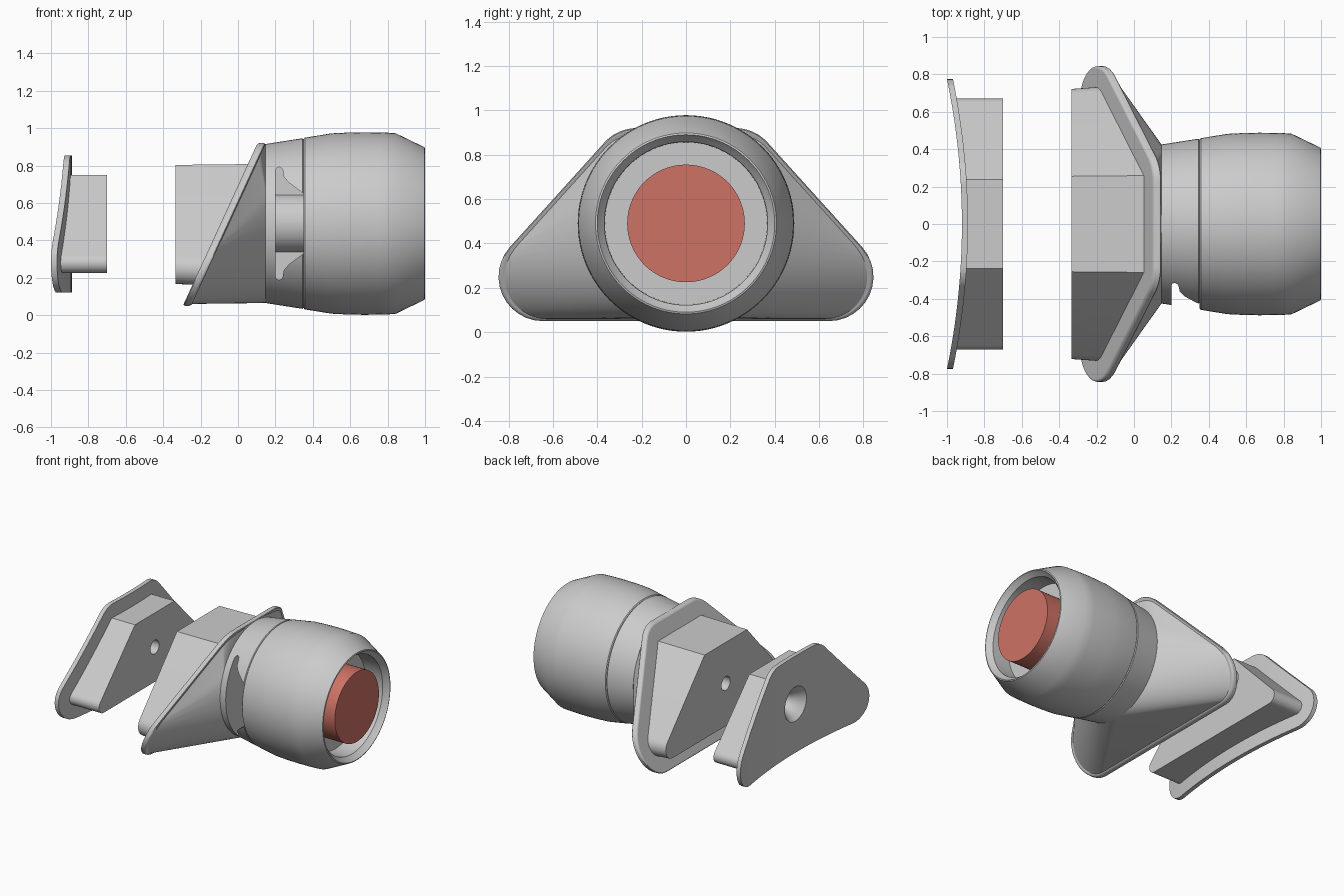
import bpy, bmesh, math
from mathutils import Vector

if "Cube" in bpy.data.objects:
    bpy.data.objects.remove(bpy.data.objects["Cube"])

CZ = 0.49  # height of the lamp axis


def finish(name, bm, angle=30):
    bmesh.ops.remove_doubles(bm, verts=bm.verts, dist=1e-5)
    bmesh.ops.recalc_face_normals(bm, faces=bm.faces)
    mesh = bpy.data.meshes.new(name)
    bm.to_mesh(mesh)
    bm.free()
    ob = bpy.data.objects.new(name, mesh)
    bpy.context.collection.objects.link(ob)
    smooth(ob, angle)
    return ob


def smooth(ob, angle=30):
    bpy.ops.object.select_all(action='DESELECT')
    ob.select_set(True)
    bpy.context.view_layer.objects.active = ob
    bpy.ops.object.shade_smooth_by_angle(angle=math.radians(angle))


def lathe(name, profile, steps=96):
    """Revolve (x, radius) points around the lamp axis."""
    bm = bmesh.new()
    vs = [bm.verts.new((x, 0, CZ + r)) for x, r in profile]
    es = [bm.edges.new(p) for p in zip(vs, vs[1:])]
    bmesh.ops.spin(bm, geom=vs + es, cent=(0, 0, CZ), axis=(1, 0, 0),
                   angle=math.tau, steps=steps, use_duplicate=False)
    return finish(name, bm, 25)


def outline(low, high, r, sharp_top=False, n=12):
    """Symmetric trapezoid in (y, z) with rounded corners around two centres."""
    d = (high[0] - low[0], high[1] - low[1])
    a = math.atan2(-d[0], d[1])  # direction of the slope's normal

    def arc(c, a0, a1):
        return [(c[0] + r * math.cos(a0 + (a1 - a0) * i / n),
                 c[1] + r * math.sin(a0 + (a1 - a0) * i / n)) for i in range(n + 1)]
    half = arc(low, -math.pi / 2, a)
    if sharp_top:
        half.append((high[0] + r * math.tan((math.pi / 2 - a) / 2), high[1] + r))
    else:
        half += arc(high, a, math.pi / 2)
    return half + [(-y, z) for y, z in reversed(half)]


def prism(name, pts, back, front, taper=1.0, slices=0):
    """Extrude an outline along x between two surfaces given as f(y, z)."""
    bm = bmesh.new()
    f = bm.faces.new([bm.verts.new((0, y, z)) for y, z in pts])
    ext = bmesh.ops.extrude_face_region(bm, geom=[f])['geom']
    for v in ext:
        if isinstance(v, bmesh.types.BMVert):
            v.co.x = 1
    for i in range(1, slices):
        bmesh.ops.bisect_plane(bm, geom=bm.verts[:] + bm.edges[:] + bm.faces[:],
                               plane_co=(0, -0.8 + 1.6 * i / slices, 0), plane_no=(0, 1, 0))
    for v in bm.verts:
        _, y, z = v.co
        if v.co.x < 0.5:
            v.co.x = back(y, z)
        else:
            v.co.x = front(y, z)
        k = taper if (v.co.x < -0.3 and taper < 1 and back(y, z) == -0.335) else 1.0
        if taper > 1 and back(y, z) == v.co.x:
            k = taper
        v.co.y, v.co.z = y * k, CZ + (z - CZ) * k
    return finish(name, bm)


def modify(ob, kind, **settings):
    m = ob.modifiers.new(kind, kind)
    for k, v in settings.items():
        setattr(m, k, v)
    bpy.context.view_layer.objects.active = ob
    bpy.ops.object.modifier_apply(modifier=m.name)


def cut(obs, cutter):
    cutter.hide_render = True
    for ob in obs:
        modify(ob, 'BOOLEAN', operation='DIFFERENCE', solver='EXACT', object=cutter)
        smooth(ob)
    bpy.data.objects.remove(cutter)


# Rear clamp: curved plate and tapered block with a countersunk bolt hole
def bend(x):
    return lambda y, z: x - 0.08 * (y / 0.775) ** 2


low, high = (0.615, 0.28), (0.215, 0.695)
clamp_plate = prism("clamp_plate", outline(low, high, 0.16), bend(-0.92), bend(-0.888), slices=32)
clamp_block = prism("clamp_block", outline(low, high, 0.055, True), bend(-0.905),
                    lambda y, z: -0.70, taper=1.03, slices=32)
cut([clamp_plate, clamp_block], lathe("funnel_cutter", [
    (-1.05, 0), (-1.05, 0.15), (-0.92, 0.13), (-0.88, 0.095), (-0.84, 0.068),
    (-0.79, 0.052), (-0.6, 0.052), (-0.6, 0)], 48))


# Bracket: tilted flange, block behind it and a flared neck
def tilt(x):
    return lambda y, z: x + 0.459 * (z - 0.05)


low, high = (0.645, 0.25), (0.22, 0.72)
flange = prism("bracket_flange", outline(low, high, 0.2), tilt(-0.295), tilt(-0.25))
modify(flange, 'BEVEL', width=0.012, segments=3, limit_method='ANGLE', angle_limit=0.8)
smooth(flange)
block = prism("bracket_block", outline(low, high, 0.088, True),
              lambda y, z: -0.335, tilt(-0.27), taper=0.985)
cut([block], lathe("bolt_cutter", [(-0.5, 0), (-0.5, 0.052), (-0.12, 0.052), (-0.12, 0)], 48))

bm = bmesh.new()
for y, z in outline(low, high, 0.19, n=20):
    bm.verts.new((tilt(-0.262)(y, z), y, z))
for i in range(96):
    a = math.tau * i / 96
    bm.verts.new((0.147, 0.425 * math.cos(a), CZ + 0.425 * math.sin(a)))
bmesh.ops.convex_hull(bm, input=bm.verts[:])
finish("bracket_neck", bm)

# Collar with a keyed slot in its front side, and the shaft seen through it
collar = lathe("collar", [(0.13, 0), (0.13, 0.422), (0.147, 0.425), (0.345, 0.456),
                          (0.35, 0.45), (0.35, 0)])
half = [(0.36, 0.155), (0.35, 0.16), (0.27, 0.22), (0.245, 0.25), (0.24, 0.28),
        (0.235, 0.295), (0.22, 0.302), (0.205, 0.295), (0.2, 0.28)]
pts = half + [(x, -h) for x, h in reversed(half)]
bm = bmesh.new()
f = bm.faces.new([bm.verts.new((x, -0.7, CZ + h)) for x, h in pts])
ext = bmesh.ops.extrude_face_region(bm, geom=[f])['geom']
bmesh.ops.translate(bm, vec=Vector((0, 0.65, 0)),
                    verts=[v for v in ext if isinstance(v, bmesh.types.BMVert)])
cut([collar], finish("slot_cutter", bm))
lathe("shaft", [(0.19, 0), (0.19, 0.16), (0.36, 0.16), (0.36, 0)], 48)

# Lamp barrel with recessed front
lathe("barrel", [(0.351, 0), (0.351, 0.452), (0.357, 0.459), (0.5, 0.482), (0.58, 0.486),
                 (0.67, 0.488), (0.76, 0.487), (0.84, 0.484), (0.997, 0.408), (1.0, 0.4),
                 (0.985, 0.39), (0.96, 0.368), (0.82, 0.366), (0.82, 0)])

# Red lens
lens = lathe("lens", [(0.81, 0), (0.81, 0.265), (1.0, 0.265), (1.0, 0)])
red = bpy.data.materials.new("red")
red.diffuse_color = (0.62, 0.17, 0.13, 1)
red.use_nodes = True
red.node_tree.nodes["Principled BSDF"].inputs["Base Color"].default_value = red.diffuse_color
lens.data.materials.append(red)
